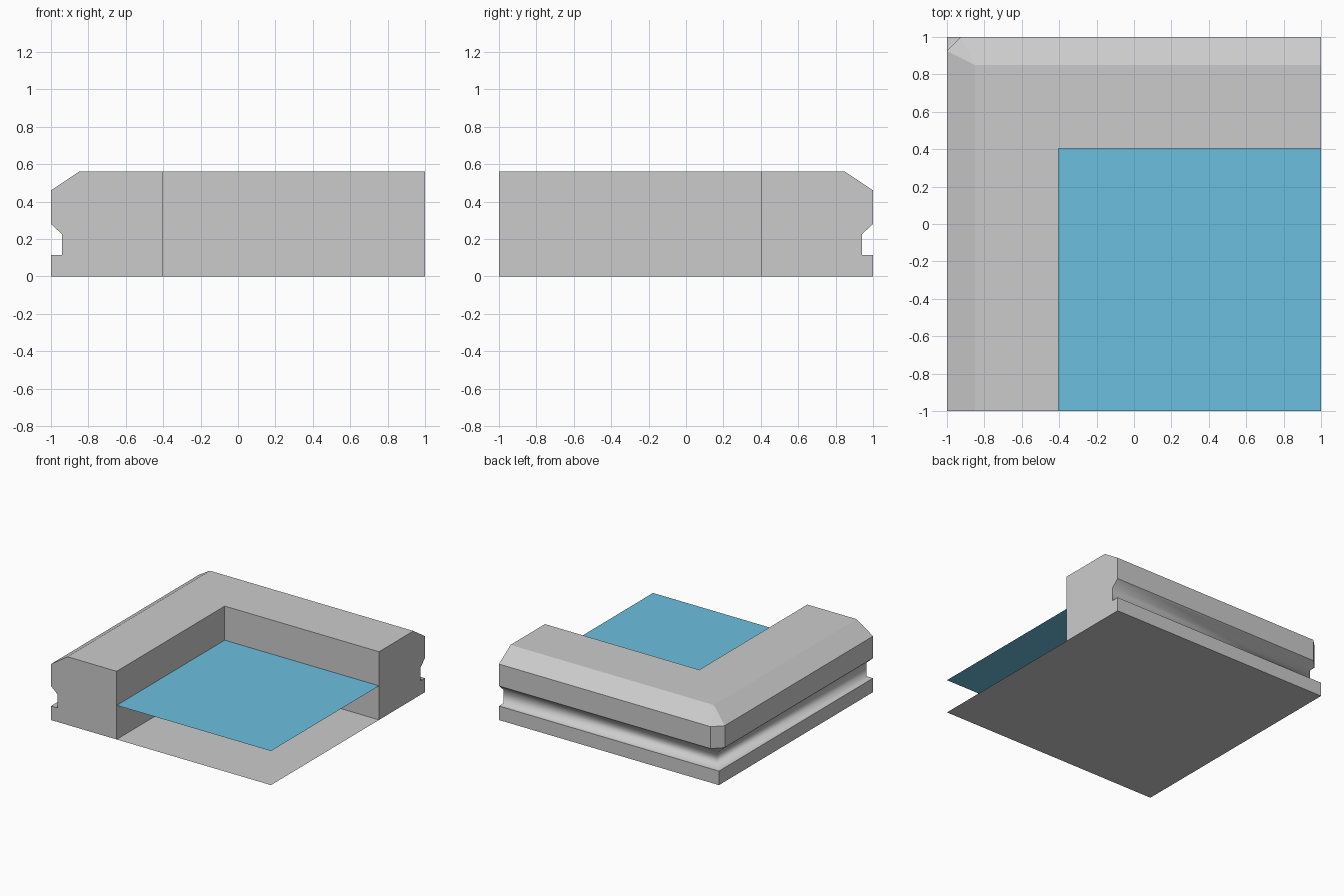
import bpy, bmesh

if "Cube" in bpy.data.objects:
    bpy.data.objects.remove(bpy.data.objects["Cube"])


def make_object(name, bm):
    mesh = bpy.data.meshes.new(name)
    bm.to_mesh(mesh)
    bm.free()
    obj = bpy.data.objects.new(name, mesh)
    bpy.context.collection.objects.link(obj)
    return obj


def make_plane(name, x0, x1, y0, y1, z, up=True):
    bm = bmesh.new()
    pts = [(x0, y0, z), (x1, y0, z), (x1, y1, z), (x0, y1, z)]
    bm.faces.new([bm.verts.new(p) for p in (pts if up else pts[::-1])])
    return make_object(name, bm)


# Rim wall: profile of (inset from outer side, height, corner cut)
profile = [
    (0, 0, 0), (0, 0.115, 0),
    (0.06, 0.115, 0), (0.06, 0.225, 0),
    (0, 0.28, 0.075), (0, 0.46, 0.075),
    (0.15, 0.56, 0), (0.597, 0.56, 0), (0.597, 0, 0),
]
GROOVE = (1, 2, 3)

bm = bmesh.new()
rows = []
for inset, z, cut in profile:
    x, y = -1 + inset, 1 - inset
    path = [(x, -1), (x, y - cut), (x + cut, y), (1, y)]
    if not cut:
        path.pop(2)
    row = [bm.verts.new((px, py, z)) for px, py in path]
    if not cut:
        row.insert(2, row[1])
    rows.append(row)

# Sweep the profile around the corner
for k, (low, high) in enumerate(zip(rows, rows[1:])):
    for j in range(3):
        corners = list(dict.fromkeys((low[j], high[j], high[j + 1], low[j + 1])))
        if len(corners) > 2:
            bm.faces.new(corners).smooth = k in GROOVE

# Cut ends
bm.faces.new([row[0] for row in reversed(rows)])
bm.faces.new([row[3] for row in rows])
make_object("rim_wall", bm)

# Base sheet
make_plane("base_floor", -1, 1, -1, 1, 0, up=False)

# Water surface
water = make_plane("water_surface", -0.403, 1, -1, 0.403, 0.28)
blue = bpy.data.materials.new("water_blue")
blue.diffuse_color = (0.15, 0.52, 0.73, 1)
blue.use_nodes = True
blue.node_tree.nodes["Principled BSDF"].inputs["Base Color"].default_value = blue.diffuse_color
water.data.materials.append(blue)
